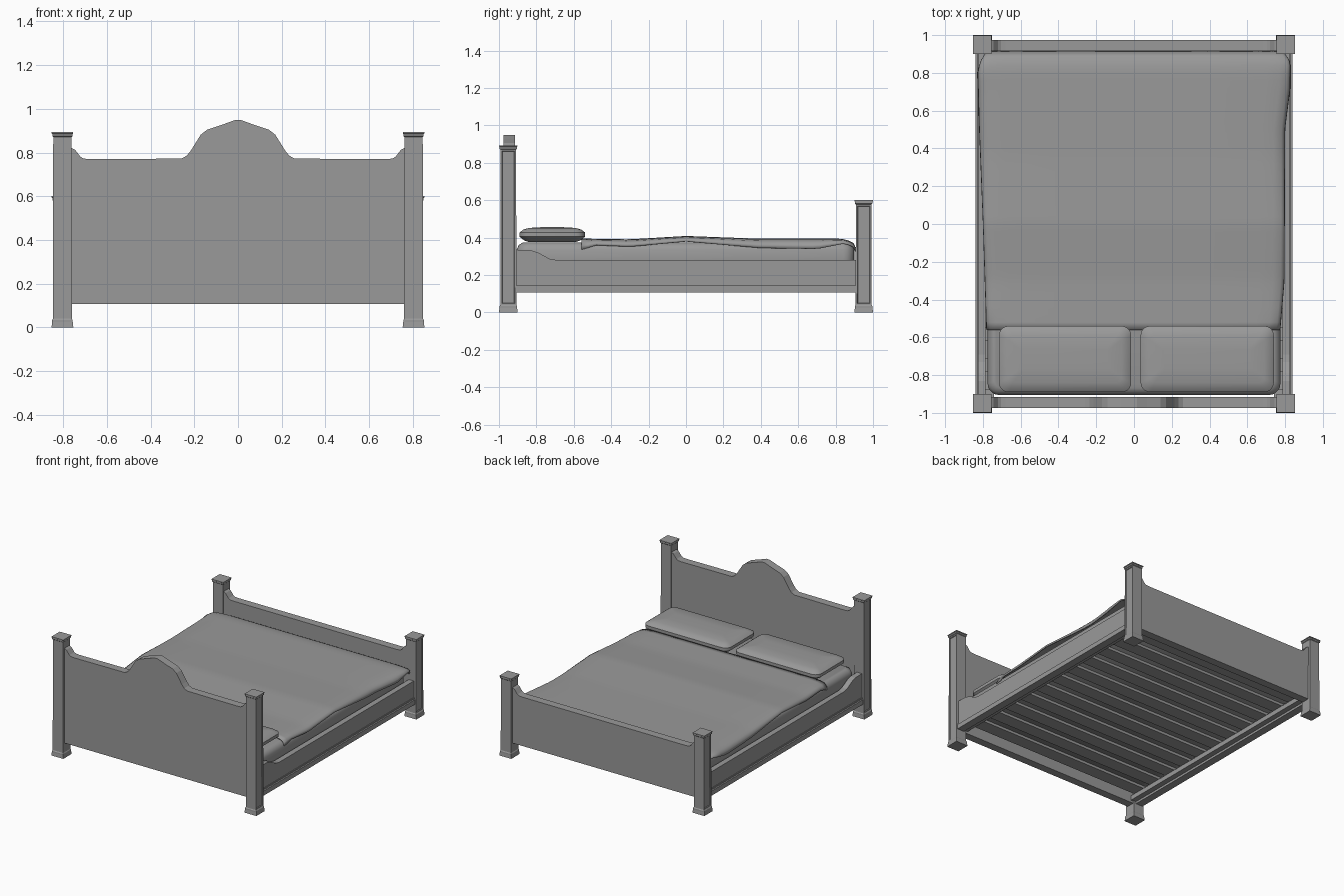
import bpy, bmesh, math

cube = bpy.data.objects.get("Cube")
if cube:
    bpy.data.objects.remove(cube)

grey = bpy.data.materials.new("plain grey")
grey.use_nodes = True
COLOUR = (0.32, 0.32, 0.32, 1)
grey.diffuse_color = COLOUR
grey.node_tree.nodes["Principled BSDF"].inputs["Base Color"].default_value = COLOUR


def finish(name, bm, smooth=None):
    bmesh.ops.recalc_face_normals(bm, faces=bm.faces)
    mesh = bpy.data.meshes.new(name)
    bm.to_mesh(mesh)
    bm.free()
    mesh.materials.append(grey)
    ob = bpy.data.objects.new(name, mesh)
    bpy.context.collection.objects.link(ob)
    if smooth:
        bpy.ops.object.select_all(action='DESELECT')
        ob.select_set(True)
        bpy.context.view_layer.objects.active = ob
        bpy.ops.object.shade_smooth_by_angle(angle=math.radians(smooth))
    return ob


def box(name, x0, x1, y0, y1, z0, z1):
    bm = bmesh.new()
    bmesh.ops.create_cube(bm, size=1)
    for v in bm.verts:
        v.co = ((x0 + x1) / 2 + v.co.x * (x1 - x0),
                (y0 + y1) / 2 + v.co.y * (y1 - y0),
                (z0 + z1) / 2 + v.co.z * (z1 - z0))
    return finish(name, bm)


def plate(name, points, depth):
    """Extrude a closed outline of 3D points along depth."""
    bm = bmesh.new()
    face = bm.faces.new([bm.verts.new(p) for p in points])
    out = bmesh.ops.extrude_face_region(bm, geom=[face])
    bmesh.ops.translate(bm, vec=depth,
                        verts=[g for g in out["geom"] if isinstance(g, bmesh.types.BMVert)])
    return finish(name, bm)


def stack(bm, rings):
    """Skin a list of equal rings and cap both ends."""
    rows = [[bm.verts.new(p) for p in ring] for ring in rings]
    n = len(rows[0])
    for a, b in zip(rows, rows[1:]):
        for i in range(n):
            j = (i + 1) % n
            bm.faces.new((a[i], a[j], b[j], b[i]))
    bm.faces.new(rows[0])
    bm.faces.new(rows[-1])


def post(name, cx, cy, h):
    side = 1 if cx > 0 else -1
    profile = [(0, .05), (.025, .047), (.034, .047), (.04, .043), (h - .022, .042),
               (h - .018, .046), (h - .008, .046), (h - .006, .049), (h, .049)]
    bm = bmesh.new()
    stack(bm, [[(cx + sx * w, cy + sy * w, z) for sx, sy in ((-1, -1), (1, -1), (1, 1), (-1, 1))]
               for z, w in profile])
    bmesh.ops.recalc_face_normals(bm, faces=bm.faces)
    # sunk panel on the outer side of the shaft
    shaft = [f for f in bm.faces if f.normal.x * side > .9 and f.calc_area() > .02]
    bmesh.ops.inset_region(bm, faces=shaft, thickness=.012, depth=0)
    bmesh.ops.inset_region(bm, faces=shaft, thickness=.004, depth=-.005)
    return finish(name, bm)


def cushion(name, x0, x1, y0, y1, radius, layers, sag=0):
    """Rounded slab: layers are (z, inset from the outline)."""
    rings = []
    for z, inset in layers:
        r = max(radius - inset * .5, .01)
        ring = []
        for k, (cx, cy) in enumerate(((x1 - inset - r, y1 - inset - r), (x0 + inset + r, y1 - inset - r),
                                      (x0 + inset + r, y0 + inset + r), (x1 - inset - r, y0 + inset + r))):
            for i in range(6):
                a = math.pi / 2 * (k + i / 5)
                ring.append((cx + r * math.cos(a), cy + r * math.sin(a), z))
        rings.append(ring)
    bm = bmesh.new()
    stack(bm, rings)
    return finish(name, bm, 50)


# Four posts
for s, label in ((1, "left"), (-1, "right")):
    post(f"head_post_{label}", s * .803, -.95, .893)
    post(f"foot_post_{label}", s * .803, .95, .60)

# End boards, mirrored outlines with raised shoulders beside the posts
shoulder = [(.68, 0), (.705, .002), (.72, .01), (.745, .042), (.77, .055)]
arch = [(.015, .178), (.07, .158), (.14, .135), (.17, .112), (.215, .04), (.235, .015), (.26, .002)]


def end_board(name, y, base, half):
    right = [(x, base + z) for x, z in half] + [(.77, .108)]
    outline = right + [(-x, z) for x, z in reversed(right)]
    plate(name, [(x, y, z) for x, z in outline], (0, .06, 0))


end_board("headboard", -.975, .77, arch + shoulder)
end_board("footboard", .915, .475, shoulder)

# Side rails with a raised head end, trim, and slat ledges
rail = [(-.92, .11), (.92, .11), (.92, .28), (-.69, .28), (-.73, .287),
        (-.79, .32), (-.83, .333), (-.92, .336)]
for s, label in ((1, "left"), (-1, "right")):
    plate(f"side_rail_{label}", [(s * .785, y, z) for y, z in rail], (s * .042, 0, 0))
    xs = sorted((s * .78, s * .838))
    box(f"rail_trim_{label}", *xs, -.92, .92, .108, .143)
    xs = sorted((s * .78, s * .832))
    box(f"rail_bead_{label}", *xs, -.92, .92, .148, .157)
    xs = sorted((s * .74, s * .785))
    box(f"slat_ledge_{label}", *xs, -.915, .915, .125, .16)

# Slats
for i in range(11):
    y = -.83 + i * .166
    box(f"slat_{i + 1}", -.785, .785, y - .05, y + .05, .16, .18)

# Mattress and pillows
cushion("mattress", -.775, .775, -.905, .9, .06,
        [(.18, .015), (.195, 0), (.335, 0), (.36, .01), (.375, .035)])
pillow = [(.376, .05), (.385, .025), (.405, 0), (.428, 0), (.443, .02), (.452, .05), (.456, .12)]
cushion("pillow_right", -.715, -.015, -.89, -.54, .05, pillow)
cushion("pillow_left", .035, .74, -.89, -.54, .05, pillow)


# Blanket draped over the mattress
def lerp(table, t):
    for (a, p), (b, q) in zip(table, table[1:]):
        if t <= b:
            return p + (q - p) * max(0, (t - a) / (b - a))
    return table[-1][1]


left_edge = [(-.56, .775), (-.3, .797), (.5, .80), (.72, .828), (.86, .828), (.915, .79)]
right_edge = [(-.56, .782), (0, .80), (.5, .82), (.8, .828), (.86, .815), (.915, .78)]
hem = [(-.56, .335), (-.48, .36), (-.3, .352), (0, .38), (.4, .345), (.7, .34), (.85, .37), (.92, .34)]
crest = [(-.56, .395), (-.3, .391), (0, .409), (.35, .396), (.8, .396), (.86, .39), (.895, .372), (.915, .33)]
# (inward offset, share of the drop)
section = [(0, 1), (.002, .6), (.02, .25), (.06, .08), (.13, 0), (.4, 0)]

ys = [-.56 + i * .04 for i in range(36)] + [.87, .885, .895, .905, .911, .915]
bm = bmesh.new()
rows = []
for y in ys:
    top, low = lerp(crest, y), min(lerp(hem, y), lerp(crest, y) - .01)
    wl, wr = lerp(left_edge, y), lerp(right_edge, y)
    pts = [(-wr + o, y, top - (top - low) * d) for o, d in section]
    pts += [(wl - o, y, top - (top - low) * d) for o, d in reversed(section)]
    rows.append([bm.verts.new(p) for p in pts])
for a, b in zip(rows, rows[1:]):
    for i in range(len(a) - 1):
        bm.faces.new((a[i], a[i + 1], b[i + 1], b[i]))
blanket = finish("blanket", bm, 60)
thick = blanket.modifiers.new("thickness", 'SOLIDIFY')
thick.thickness = .008
thick.offset = -1
